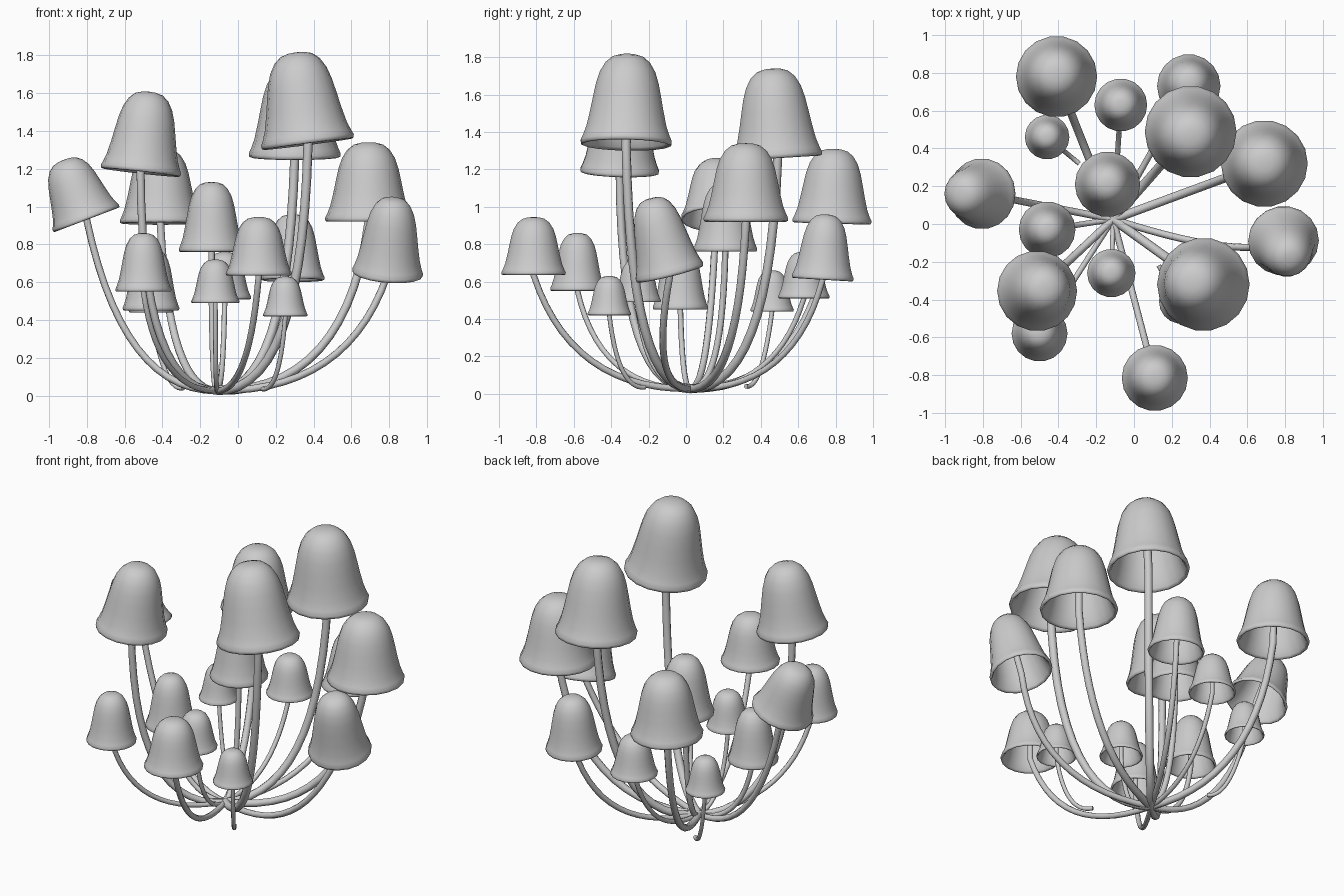
import bpy, bmesh, math
from mathutils import Vector

if "Cube" in bpy.data.objects:
    bpy.data.objects.remove(bpy.data.objects["Cube"])

# Bell profile as (radius / rim radius, height / cap height): lip inside, over the rim, up to the apex
OUTER = [(.90, .035), (.95, 0), (.99, .01), (1, .045), (.95, .10), (.88, .20), (.81, .36),
         (.75, .52), (.69, .67), (.61, .80), (.49, .905), (.34, .97), (.17, .995)]
INNER = [(.25, .88), (.48, .80), (.62, .62), (.69, .42), (.77, .22), (.84, .10)]
SIDES = 18
ROOT = Vector((-.11, .025, .027))


def smooth_object(name, mesh):
    obj = bpy.data.objects.new(name, mesh)
    bpy.context.collection.objects.link(obj)
    for p in mesh.polygons:
        p.use_smooth = True
    return obj


def make_cap(name, center, radius, height, axis):
    """Hollow bell cap, lathed round its axis."""
    bm = bmesh.new()
    rings = []
    for r, z in INNER + OUTER:
        rings.append([bm.verts.new((radius * r * math.cos(a), radius * r * math.sin(a), height * z))
                      for a in (2 * math.pi * i / SIDES for i in range(SIDES))])
    for lo, hi in zip(rings, rings[1:]):
        for i in range(SIDES):
            j = (i + 1) % SIDES
            bm.faces.new((lo[i], lo[j], hi[j], hi[i]))
    for ring, z in ((rings[0], .90), (rings[-1], 1.0)):
        tip = bm.verts.new((0, 0, height * z))
        for i in range(SIDES):
            bm.faces.new((ring[i], ring[(i + 1) % SIDES], tip))
    bmesh.ops.recalc_face_normals(bm, faces=bm.faces)
    rot = Vector((0, 0, 1)).rotation_difference(axis).to_matrix()
    for v in bm.verts:
        v.co = rot @ v.co + center
    mesh = bpy.data.meshes.new(name)
    bm.to_mesh(mesh)
    bm.free()
    smooth_object(name, mesh)


def make_stem(name, points, radius):
    """Round tube along a list of points, turned into a mesh."""
    cu = bpy.data.curves.new(name + "_path", 'CURVE')
    cu.dimensions = '3D'
    cu.bevel_depth = radius
    cu.bevel_resolution = 2
    cu.use_fill_caps = True
    sp = cu.splines.new('POLY')
    sp.points.add(len(points) - 1)
    for p, co in zip(sp.points, points):
        p.co = (*co, 1)
    tmp = bpy.data.objects.new(name + "_path", cu)
    bpy.context.collection.objects.link(tmp)
    dg = bpy.context.evaluated_depsgraph_get()
    mesh = bpy.data.meshes.new_from_object(tmp.evaluated_get(dg))
    bpy.data.objects.remove(tmp)
    smooth_object(name, mesh)


def mushroom(n, x, y, rim, top, radius, tilt=(0, 0), k=.85, root=ROOT, bend=None):
    center = Vector((x, y, rim))
    axis = Vector((*tilt, 1)).normalized()
    height = top - rim
    make_cap(f"cap_{n}", center, radius, height, axis)
    # quadratic sweep: flat at the root, rising into the cap
    mid = Vector((*bend, .02)) if bend else root.lerp(center, k)
    mid.z = .02
    pts = []
    for i in range(15):
        t = i / 14
        pts.append(root * (1 - t) ** 2 + mid * 2 * t * (1 - t) + center * t * t)
    pts.append(center + axis * height * .89)
    make_stem(f"stem_{n}", pts, max(.0125, radius * .1))


# x, y, rim height, apex height, rim radius, lean
mushroom(1, -.41, .78, .91, 1.31, .215, (0, .03))
mushroom(2, -.46, .46, .44, .66, .118, root=Vector((-.29, .32, .04)), k=.6)
mushroom(3, -.07, .63, .51, .76, .14, k=.75)
mushroom(4, .29, .73, .61, .96, .168, (0, .06), k=.78)
mushroom(5, .30, .49, 1.26, 1.74, .243, (0, -.06), k=.9)
mushroom(6, .69, .32, .92, 1.34, .23, k=.85)
mushroom(7, -.14, .21, .76, 1.13, .173, k=.9)
mushroom(8, -.80, .16, .93, 1.27, .188, (-.38, 0), k=.72)
mushroom(9, -.46, -.03, .45, .78, .15, k=.8)
mushroom(10, -.515, -.355, 1.18, 1.61, .213, (.11, .03), k=.98)
mushroom(11, -.50, -.58, .55, .86, .148, k=.8)
mushroom(12, -.12, -.26, .49, .72, .128, k=.85)
mushroom(13, .37, -.32, 1.33, 1.82, .247, (-.13, .02), k=.93)
mushroom(14, .79, -.085, .64, 1.06, .188, (.08, -.25), bend=(.58, -.20))
mushroom(15, .11, -.815, .635, .945, .175, k=.76)
mushroom(16, .25, -.41, .42, .63, .118, root=Vector((.13, -.22, .035)), k=.75)
